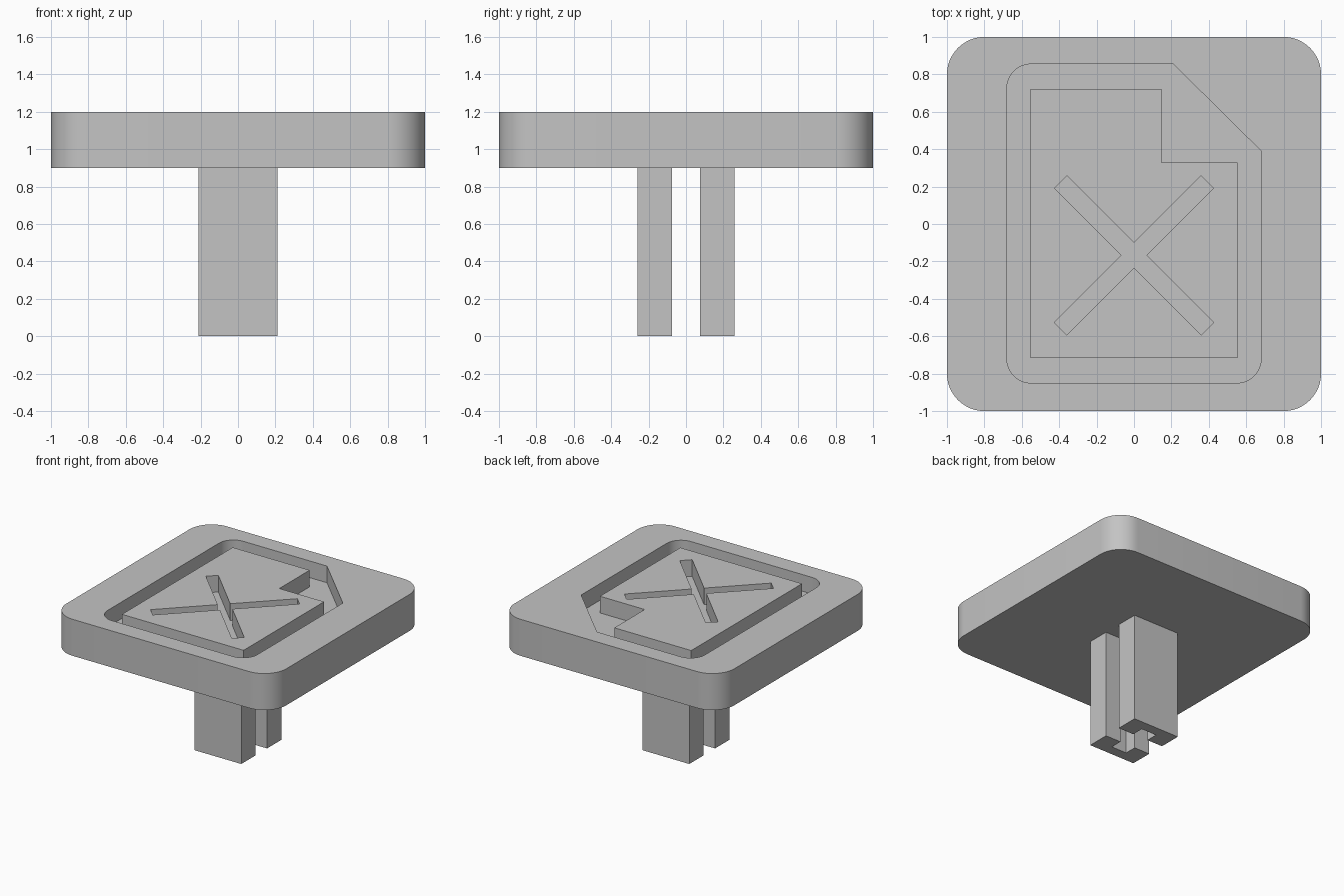
import bpy, bmesh
from math import radians, sin, cos

cube = bpy.data.objects.get("Cube")
if cube:
    bpy.data.objects.remove(cube, do_unlink=True)

grey = bpy.data.materials.new("plain_grey")
grey.use_nodes = True
colour = (0.55, 0.55, 0.55, 1)
grey.diffuse_color = colour
grey.node_tree.nodes["Principled BSDF"].inputs["Base Color"].default_value = colour

BOTTOM, TOP, FLOOR = 0.9, 1.2, 1.063


def rounded(points, radius, sharp=(), steps=12):
    """Round the right-angled corners of an outline, except the sharp ones."""
    out = []
    n = len(points)
    for i, (x, y) in enumerate(points):
        if i in sharp or radius == 0:
            out.append((x, y))
            continue
        ends = []
        for px, py in (points[i - 1], points[(i + 1) % n]):
            d = ((px - x) ** 2 + (py - y) ** 2) ** 0.5
            ends.append(((px - x) / d * radius, (py - y) / d * radius))
        (ax, ay), (bx, by) = ends
        for k in range(steps + 1):
            t = radians(90 * k / steps)
            u, v = 1 - sin(t), 1 - cos(t)
            out.append((x + ax * u + bx * v, y + ay * u + by * v))
    return out


def prism(name, outline, z0, z1):
    """Extrude a flat outline into a solid."""
    bm = bmesh.new()
    face = bm.faces.new([bm.verts.new((x, y, z0)) for x, y in outline])
    grown = bmesh.ops.extrude_face_region(bm, geom=[face])["geom"]
    bmesh.ops.translate(bm, vec=(0, 0, z1 - z0),
                        verts=[g for g in grown if isinstance(g, bmesh.types.BMVert)])
    bmesh.ops.recalc_face_normals(bm, faces=bm.faces)
    mesh = bpy.data.meshes.new(name)
    bm.to_mesh(mesh)
    bm.free()
    mesh.materials.append(grey)
    obj = bpy.data.objects.new(name, mesh)
    bpy.context.collection.objects.link(obj)
    return obj


def select(obj):
    bpy.ops.object.select_all(action="DESELECT")
    obj.select_set(True)
    bpy.context.view_layer.objects.active = obj


def cut(obj, cutter):
    """Subtract the cutter and discard it."""
    mod = obj.modifiers.new("cut", "BOOLEAN")
    mod.operation, mod.solver, mod.object = "DIFFERENCE", "EXACT", cutter
    select(obj)
    bpy.ops.object.modifier_apply(modifier=mod.name)
    bpy.data.objects.remove(cutter, do_unlink=True)


# Rounded square plate
plate = prism("plate", rounded([(-1, -1), (1, -1), (1, 1), (-1, 1)], 0.2), BOTTOM, TOP)

# Groove around a page with a folded corner
page_outer = [(-0.68, -0.85), (0.68, -0.85), (0.68, 0.39), (0.21, 0.855), (-0.68, 0.855)]
page_inner = [(-0.553, -0.717), (0.553, -0.717), (0.553, 0.328), (0.146, 0.328),
              (0.146, 0.722), (-0.553, 0.722)]
groove = prism("groove_cutter", rounded(page_outer, 0.13, sharp=(2, 3)), FLOOR, TOP + 0.1)
cut(groove, prism("island_cutter", page_inner, FLOOR - 0.1, TOP + 0.2))
cut(plate, groove)

# Diagonal cross sunk into the page
HALF, REACH, CROSS_Y = 0.047, 0.555, -0.168
arm = [(HALF, HALF), (HALF, REACH), (-HALF, REACH)]
cross = []
for turn in range(4):
    a = radians(45 + 90 * turn)
    cross += [(x * cos(a) - y * sin(a), x * sin(a) + y * cos(a) + CROSS_Y) for x, y in arm]
cut(plate, prism("cross_cutter", cross, FLOOR, TOP + 0.1))

select(plate)
bpy.ops.object.shade_smooth_by_angle(angle=radians(30))

# Two channelled legs, with their channels facing each other
W, NEAR, FAR, SLOT, DEEP = 0.212, 0.075, 0.26, 0.07, 0.175
half_leg = [(SLOT, DEEP), (SLOT, NEAR), (W, NEAR), (W, FAR)]
leg = half_leg + [(-x, y) for x, y in reversed(half_leg)]
for name, side in (("back_leg", 1), ("front_leg", -1)):
    prism(name, [(x, side * y) for x, y in leg], 0, BOTTOM)
